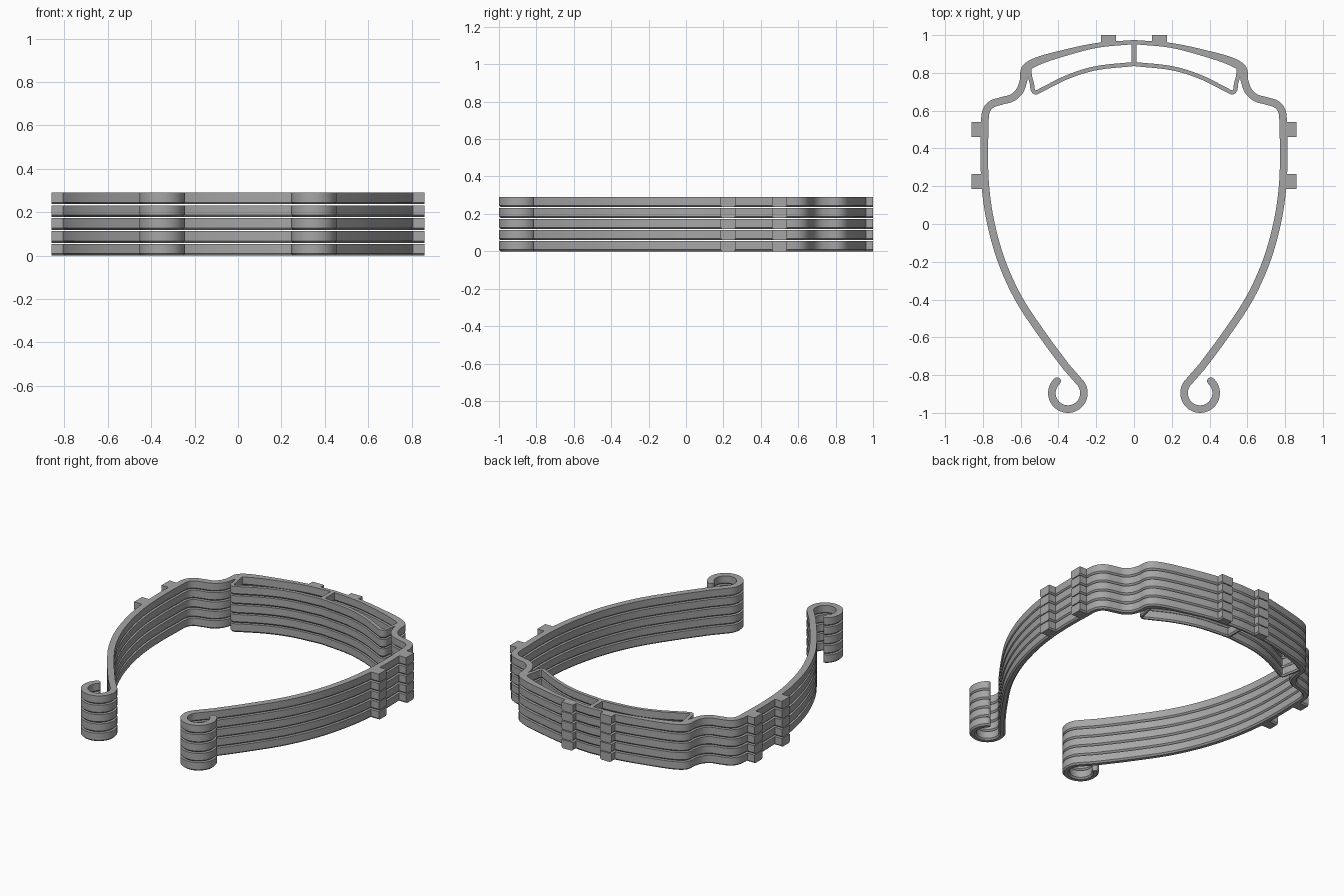
import bpy, bmesh, math
from mathutils import Vector

LAYERS, PITCH, HEIGHT, CHAMFER = 5, 0.0593, 0.054, 0.009

cube = bpy.data.objects.get("Cube")
if cube:
    bpy.data.objects.remove(cube, do_unlink=True)

grey = bpy.data.materials.new("grey plastic")
grey.use_nodes = True
grey.diffuse_color = (0.38, 0.38, 0.38, 1)
grey.node_tree.nodes["Principled BSDF"].inputs["Base Color"].default_value = (0.38, 0.38, 0.38, 1)


def spline(points, steps=6):
    """Catmull-Rom curve through (x, y, width) points."""
    p = [Vector(q) for q in points]
    p = [2 * p[0] - p[1]] + p + [2 * p[-1] - p[-2]]
    out = []
    for a, b, c, d in zip(p, p[1:], p[2:], p[3:]):
        for i in range(steps):
            t = i / steps
            out.append(0.5 * (2 * b + (c - a) * t + (2 * a - 5 * b + 4 * c - d) * t * t
                              + (3 * b - a - 3 * c + d) * t ** 3))
    return out + [p[-2]]


def mirrored(half):
    """Full left-right path from a half that starts on the centre line."""
    return [Vector((-q.x, q.y, q.z)) for q in reversed(half[1:])] + half


def strip(name, path):
    """Upright strip along a path, chamfered underneath, stacked in layers."""
    bm = bmesh.new()
    rings = []
    for i, q in enumerate(path):
        d = path[min(i + 1, len(path) - 1)] - path[max(i - 1, 0)]
        n = Vector((-d.y, d.x, 0)).normalized()
        h = q.z / 2
        c = min(CHAMFER, h * 0.6)
        section = [(-h, HEIGHT), (h, HEIGHT), (h, CHAMFER), (h - c, 0), (c - h, 0), (-h, CHAMFER)]
        rings.append([bm.verts.new((q.x + n.x * s, q.y + n.y * s, z)) for s, z in section])
    for a, b in zip(rings, rings[1:]):
        for k in range(6):
            m = (k + 1) % 6
            bm.faces.new((a[k], a[m], b[m], b[k]))
    bm.faces.new(rings[0])
    bm.faces.new(rings[-1])
    bmesh.ops.recalc_face_normals(bm, faces=bm.faces)
    mesh = bpy.data.meshes.new(name)
    bm.to_mesh(mesh)
    bm.free()
    mesh.shade_smooth()
    mesh.set_sharp_from_angle(angle=math.radians(30))
    mesh.materials.append(grey)
    obj = bpy.data.objects.new(name, mesh)
    bpy.context.collection.objects.link(obj)
    stack = obj.modifiers.new("stack", 'ARRAY')
    stack.count = LAYERS
    stack.use_relative_offset = False
    stack.use_constant_offset = True
    stack.constant_offset_displace = (0, 0, PITCH)
    return obj


# Main band: brow, stepped temples, long arms
W = 0.04
band = spline([
    (0, 0.963, 0.022), (0.2, 0.945, 0.026), (0.4, 0.897, 0.036), (0.52, 0.858, 0.044),
    (0.575, 0.82, 0.044), (0.585, 0.76, W), (0.605, 0.705, W), (0.645, 0.668, W),
    (0.7, 0.652, W), (0.755, 0.633, W), (0.785, 0.59, W), (0.79, 0.5, W), (0.793, 0.35, W),
    (0.785, 0.18, W), (0.757, 0, W), (0.7, -0.2, W), (0.608, -0.4, W), (0.475, -0.6, W),
    (0.36, -0.755, W)])
# Rolled hook at the end of each arm
for i in range(33):
    a = math.radians(135 + 273 * i / 32)
    band.append(Vector((0.35 + 0.085 * math.cos(a), -0.895 + 0.085 * math.sin(a), W)))
# Rounded hook tip
tip = band[-1].copy()
along = (tip - band[-2]).normalized()
for i in range(1, 5):
    a = math.radians(20 * i)
    q = tip + along * (W / 2 * math.sin(a))
    q.z = W * math.cos(a)
    band.append(q)
strip("head_band", mirrored(band))

# Inner forehead rest, curling up to meet the band
V = 0.022
rest = spline([(0, 0.847, V), (0.2, 0.825, V), (0.35, 0.779, V), (0.48, 0.715, V),
               (0.518, 0.697, V), (0.536, 0.71, V), (0.54, 0.74, V), (0.552, 0.79, V),
               (0.556, 0.845, V)])
strip("forehead_rest", mirrored(rest))

# Centre rib joining rest and band
strip("centre_rib", [Vector((0, 0.845, 0.026)), Vector((0, 0.96, 0.026))])

# Mounting tabs on the brow and both sides
for side, label in ((1, "left"), (-1, "right")):
    strip(label + "_brow_tab", [Vector((side * 0.135, 0.95, 0.08)), Vector((side * 0.135, 1, 0.08))])
    for y, place in ((0.5, "front"), (0.225, "rear")):
        strip(f"{label}_{place}_side_tab",
              [Vector((side * 0.785, y, 0.08)), Vector((side * 0.86, y, 0.08))])
